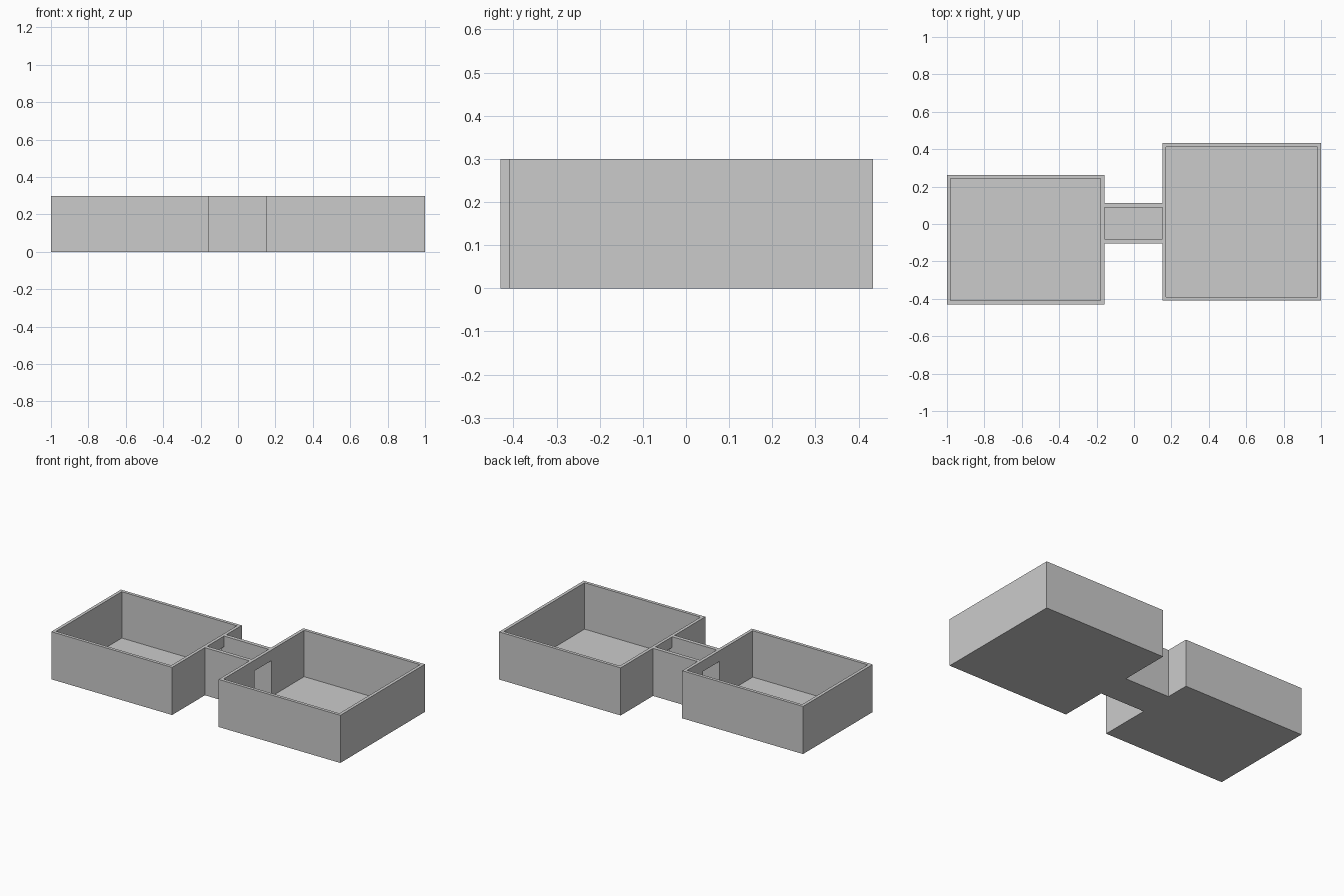
import bpy, bmesh

if "Cube" in bpy.data.objects:
    bpy.data.objects.remove(bpy.data.objects["Cube"])

H, T, F = 0.30, 0.02, 0.008      # wall height, wall thickness, floor thickness
DOOR_H = 0.233
DOOR = (-0.08, 0.087)            # clear span of the corridor and doorways in y


def make(name, pts, offset):
    """Extrude a planar profile by an offset vector."""
    bm = bmesh.new()
    face = bm.faces.new([bm.verts.new(p) for p in pts])
    ext = bmesh.ops.extrude_face_region(bm, geom=[face], use_keep_orig=True)
    moved = [v for v in ext["geom"] if isinstance(v, bmesh.types.BMVert)]
    bmesh.ops.translate(bm, verts=moved, vec=offset)
    bmesh.ops.recalc_face_normals(bm, faces=bm.faces)
    mesh = bpy.data.meshes.new(name)
    bm.to_mesh(mesh)
    bm.free()
    obj = bpy.data.objects.new(name, mesh)
    bpy.context.collection.objects.link(obj)
    return obj


def box(name, x0, x1, y0, y1, h):
    return make(name, [(x0, y0, 0), (x1, y0, 0), (x1, y1, 0), (x0, y1, 0)], (0, 0, h))


def doorway_wall(name, x0, x1, y0, y1):
    d0, d1 = DOOR
    outline = [(y0, 0), (d0, 0), (d0, DOOR_H), (d1, DOOR_H),
               (d1, 0), (y1, 0), (y1, H), (y0, H)]
    return make(name, [(x0, y, z) for y, z in outline], (x1 - x0, 0, 0))


def room(name, x0, x1, y0, y1, door_side):
    box(name + "_floor", x0 + T, x1 - T, y0 + T, y1 - T, F)
    box(name + "_front_wall", x0 + T, x1 - T, y0, y0 + T, H)
    box(name + "_back_wall", x0 + T, x1 - T, y1 - T, y1, H)
    for side, a, b in (("left", x0, x0 + T), ("right", x1 - T, x1)):
        if side == door_side:
            doorway_wall(name + "_doorway_wall", a, b, y0, y1)
        else:
            box(f"{name}_{side}_wall", a, b, y0, y1, H)


# Two open rooms
room("left_room", -1.0, -0.158, -0.43, 0.263, "right")
room("right_room", 0.152, 1.0, -0.41, 0.433, "left")

# Corridor joining the doorways, its floor running through both openings
box("corridor_floor", -0.158 - T, 0.152 + T, DOOR[0], DOOR[1], F)
box("corridor_front_wall", -0.158, 0.152, DOOR[0] - 0.024, DOOR[0], H)
box("corridor_back_wall", -0.158, 0.152, DOOR[1], DOOR[1] + 0.024, H)
